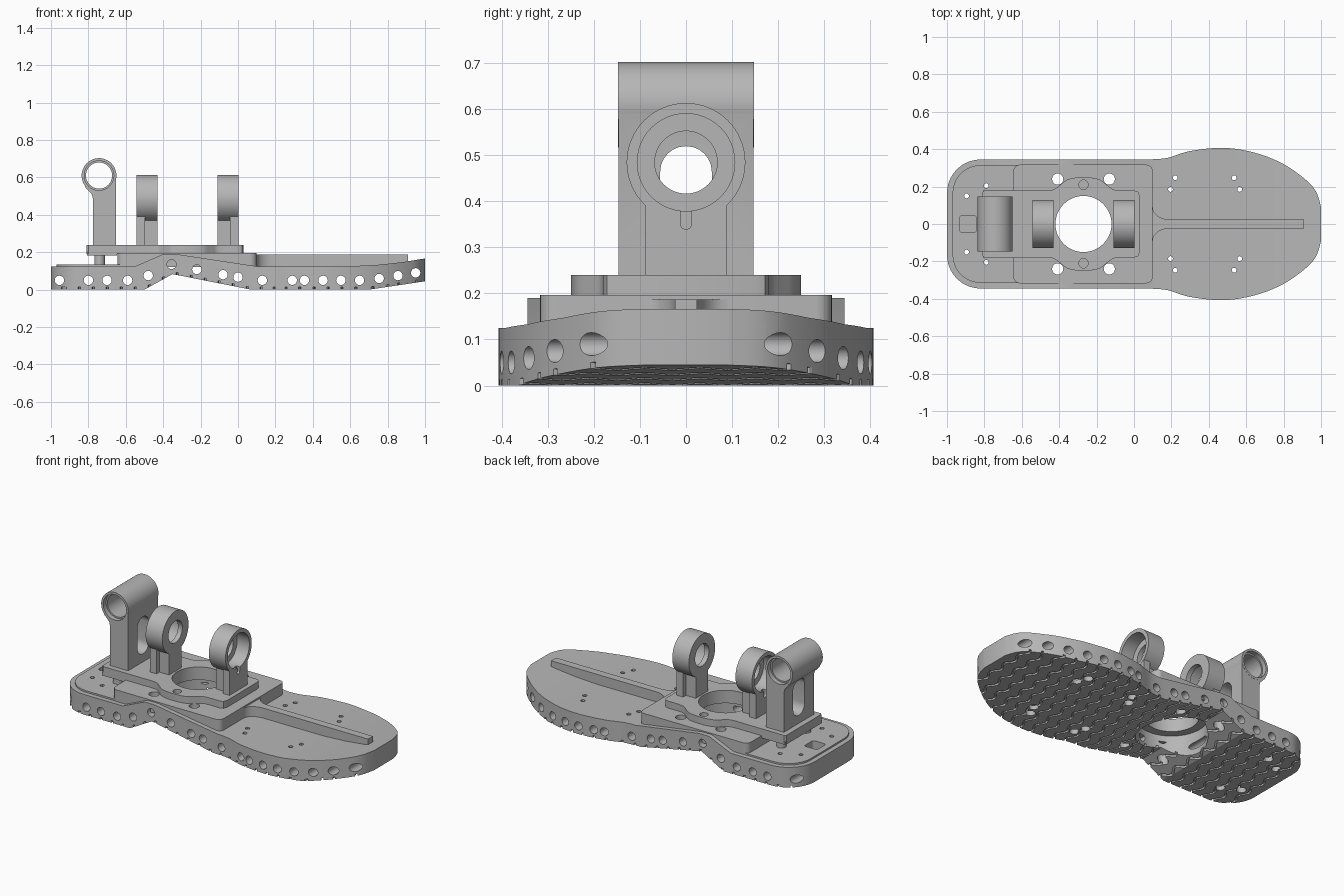
import bpy, bmesh, math
from mathutils import Vector

cube = bpy.data.objects.get("Cube")
if cube:
    bpy.data.objects.remove(cube, do_unlink=True)

grey = bpy.data.materials.new("machined_grey")
grey.use_nodes = True
colour = (0.47, 0.47, 0.47, 1)
grey.diffuse_color = colour
grey.node_tree.nodes["Principled BSDF"].inputs["Base Color"].default_value = colour


# ---- helpers ----
def solid(name, axis, parts):
    """Extrude each (outline, low, high) along the axis into one mesh."""
    place = {"X": lambda u, v, w: (w, u, v),
             "Y": lambda u, v, w: (u, w, v),
             "Z": lambda u, v, w: (u, v, w)}[axis]
    bm = bmesh.new()
    for outline, low, high in parts:
        face = bm.faces.new([bm.verts.new(place(u, v, low)) for u, v in outline])
        new = bmesh.ops.extrude_face_region(bm, geom=[face])["geom"]
        moved = [g for g in new if isinstance(g, bmesh.types.BMVert)]
        bmesh.ops.translate(bm, verts=moved, vec=Vector(place(0, 0, high - low)))
    bmesh.ops.recalc_face_normals(bm, faces=bm.faces)
    mesh = bpy.data.meshes.new(name)
    bm.to_mesh(mesh)
    bm.free()
    mesh.materials.append(grey)
    obj = bpy.data.objects.new(name, mesh)
    bpy.context.collection.objects.link(obj)
    return obj


def combine(target, tool, operation="DIFFERENCE"):
    mod = target.modifiers.new("combine", "BOOLEAN")
    mod.object, mod.operation, mod.solver = tool, operation, "EXACT"
    bpy.context.view_layer.objects.active = target
    bpy.ops.object.modifier_apply(modifier=mod.name)
    bpy.data.objects.remove(tool, do_unlink=True)


def drill(target, axis, parts):
    combine(target, solid("cutter", axis, parts))


def circle(u, v, r, n=32):
    return [(u + r * math.cos(math.tau * i / n), v + r * math.sin(math.tau * i / n))
            for i in range(n)]


def rounded(u0, u1, v0, v1, r, n=6):
    corners = [(u1 - r, v1 - r), (u0 + r, v1 - r), (u0 + r, v0 + r), (u1 - r, v0 + r)]
    return [(cu + r * math.cos(a), cv + r * math.sin(a))
            for k, (cu, cv) in enumerate(corners)
            for a in [(k + i / n) * math.pi / 2 for i in range(n + 1)]]


def box(u0, u1, v0, v1):
    return [(u0, v0), (u1, v0), (u1, v1), (u0, v1)]


def mirrored(half):
    return half + [(x, -y) for x, y in reversed(half) if abs(y) > 1e-6]


def smooth(points, n=6):
    """Catmull-Rom curve through the points."""
    p = [Vector(q) for q in [points[0]] + points + [points[-1]]]
    out = []
    for a, b, c, d in zip(p, p[1:], p[2:], p[3:]):
        for i in range(n):
            t = i / n
            q = 0.5 * (2 * b + (c - a) * t + (2 * a - 5 * b + 4 * c - d) * t * t
                       + (3 * b - a - 3 * c + d) * t ** 3)
            out.append((q.x, q.y))
    return out + [points[-1]]


# ---- sole: plan outline crossed with side profile ----
toe = smooth([(1, 0.09), (0.975, 0.17), (0.92, 0.235), (0.8, 0.32), (0.65, 0.38),
              (0.48, 0.407), (0.3, 0.39), (0.18, 0.354), (0.08, 0.345)])


def heel_curve(inset):
    r = 0.18 - inset
    arc = [math.pi / 2 * (1 + i / 10) for i in range(11)]
    return [(-0.82 + r * math.cos(a), 0.165 + r * math.sin(a)) for a in arc]


under = [(-1.05, 0), (-0.5, 0), (-0.35, 0.083), (0.07, 0), (0.7, 0), (1.05, 0.052)]
over = [(1.05, 0.175), (0.88, 0.147), (0.75, 0.133), (0.6, 0.125), (0.1, 0.125),
        (-0.33, 0.19), (-0.4, 0.19), (-0.55, 0.125), (-1.05, 0.125)]


def underside(x):
    for (a, za), (b, zb) in zip(under, under[1:]):
        if a <= x <= b:
            return za + (zb - za) * (x - a) / (b - a)
    return 0


sole = solid("sole", "Z", [(mirrored(toe + heel_curve(0)), -0.1, 0.3)])
combine(sole, solid("profile", "Y", [(under + over, -0.5, 0.5)]), "INTERSECT")

# Wavy tread grooves following the underside
steps = [-0.43 + 0.02 * i for i in range(44)]
grooves = []
for k in range(26):
    x = -0.94 + 0.075 * k
    wave = [(x + 0.014 * math.sin(math.tau * y / 0.12), y) for y in steps]
    grooves.append((wave + [(u + 0.013, v) for u, v in reversed(wave)], -0.02, 0))
tread = solid("tread_cutter", "Z", grooves)
for v in tread.data.vertices:
    if v.co.z > -0.01:
        v.co.z = underside(v.co.x) + 0.013
combine(sole, tread)

# Row of lightening holes through the sides
holes = [(-0.955, 0.05), (-0.8, 0.05), (-0.7, 0.05), (-0.59, 0.05), (-0.48, 0.075),
         (-0.355, 0.135), (-0.22, 0.108), (-0.08, 0.08), (0, 0.067), (0.13, 0.05),
         (0.29, 0.05), (0.355, 0.05), (0.455, 0.05), (0.55, 0.05), (0.65, 0.05),
         (0.755, 0.06), (0.855, 0.075), (0.95, 0.09)]
drill(sole, "Y", [(circle(x, z, 0.025, 20), -0.6, 0.6) for x, z in holes])

# Screw holes with pockets below, and the ankle cavity
ANKLE = -0.27
screws = [(x, s * y) for s in (1, -1) for x, y in
          [(0.22, 0.247), (0.195, 0.185), (0.535, 0.247), (0.565, 0.185),
           (-0.895, 0.15), (-0.79, 0.205)]]
flange = [(ANKLE + sx * 0.138, sy * 0.24) for sx in (1, -1) for sy in (1, -1)]
side_bolts = [(ANKLE, 0.21), (ANKLE, -0.21)]
heel_slot = rounded(-0.932, -0.842, -0.045, 0.045, 0.015)
drill(sole, "Z", [(circle(x, y, 0.013, 12), -0.1, 0.3) for x, y in screws]
      + [(circle(x, y, 0.03, 20), -0.1, 0.3) for x, y in flange])
drill(sole, "Z", [(circle(x, y, 0.027, 16), -0.1, 0.06) for x, y in screws])
drill(sole, "Z", [(circle(ANKLE, 0, 0.2, 48), -0.1, 0.3), (heel_slot, 0.08, 0.3)])

# ---- raised heel panel and central toe rib ----
panel = solid("heel_panel", "Z", [
    (mirrored([(-0.5, 0.315)] + heel_curve(0.03)), 0.115, 0.135)])
drill(panel, "Z", [(circle(x, y, 0.013, 12), 0, 0.3) for x, y in screws if x < 0]
      + [(heel_slot, 0, 0.3), (circle(-0.27, 0, 0.25), 0, 0.3)])
flare = [(0.19 - 0.09 * math.sin(a), 0.09 - 0.066 * math.cos(a))
         for a in [math.pi / 2 * i / 8 for i in range(9)]]
rib = solid("toe_rib", "Z", [(mirrored([(0.91, 0.024)] + flare), 0.115, 0.187)])

# ---- ankle base plate ----
base = solid("ankle_base", "Z", [(rounded(-0.645, 0.1, -0.317, 0.317, 0.035), 0.122, 0.197)])
drill(base, "Z", [(circle(x, y, 0.03, 20), 0, 0.3) for x, y in flange]
      + [(circle(ANKLE, 0, 0.15, 48), 0, 0.3)])
drill(base, "Z", [(circle(ANKLE, 0, 0.2, 48), 0, 0.16)])

# ---- bracket plate with side lobes and overhang at the heel ----
lobe = smooth([(0.0, 0.18), (-0.1, 0.182), (-0.14, 0.205), (-0.19, 0.24), (-0.27, 0.25),
               (-0.35, 0.24), (-0.4, 0.205), (-0.44, 0.182), (-0.54, 0.18)], 4)
bracket = solid("bracket_plate", "Z", [
    (mirrored([(0.03, 0.15), (0.022, 0.172)] + lobe + [(-0.8, 0.18), (-0.81, 0.17)]),
     0.19, 0.24)])
combine(bracket, solid("overhang", "Z", [(box(-0.808, -0.646, -0.178, 0.178), 0.182, 0.2)]),
        "UNION")
drill(bracket, "Z", [(circle(x, y, 0.03, 20), 0, 0.3) for x, y in flange]
      + [(circle(x, y, 0.025, 20), 0.2, 0.3) for x, y in side_bolts]
      + [(circle(ANKLE, 0, 0.15, 48), 0, 0.3)])
bosses = solid("overhang_bosses", "Z", [
    (circle(-0.74, s * 0.12, 0.028, 20), 0.13, 0.185) for s in (1, -1)])

# ---- two facing bearing rings on stems ----
AXLE = 0.485
rings = []
for name, s in (("toe_bearing_ring", 1), ("heel_bearing_ring", -1)):
    def span(a, b):
        return tuple(sorted((ANKLE + s * a, ANKLE + s * b)))
    ring = solid(name, "X", [(circle(0, AXLE, 0.129, 64), *span(0.16, 0.274))])
    combine(ring, solid("stem", "X", [(box(-0.088, 0.088, 0.235, 0.42), *span(0.228, 0.273))]),
            "UNION")
    combine(ring, solid("web", "X", [(box(-0.06, 0.06, 0.235, 0.38), *span(0.161, 0.25))]),
            "UNION")
    drill(ring, "X", [(circle(0, AXLE, 0.106, 48), *span(0.19, 0.3))])
    drill(ring, "X", [(circle(0, AXLE, 0.068, 48), *span(0.1, 0.3))])
    drill(ring, "X", [(rounded(-0.012, 0.012, 0.34, 0.39, 0.011), *span(0.25, 0.3))])
    rings.append(ring)

# ---- rear tower with cross bore ----
PIVOT = (-0.743, 0.61)
tower = solid("rear_tower", "Y", [(circle(*PIVOT, 0.093, 64), -0.148, 0.148)])
stem = [(-0.775, 0.235), (-0.652, 0.235), (-0.652, 0.6), (-0.832, 0.59), (-0.815, 0.545),
        (-0.782, 0.51), (-0.775, 0.485)]
combine(tower, solid("stem", "Y", [(stem, -0.147, 0.147)]), "UNION")
drill(tower, "Y", [(circle(*PIVOT, 0.07, 48), -0.3, 0.3)])
drill(tower, "Y", [(circle(*PIVOT, 0.079, 48), s * 0.12, s * 0.3) for s in (1, -1)])
drill(tower, "X", [(rounded(-0.056, 0.056, 0.29, 0.52, 0.055), -1, -0.5)])

# ---- smooth shading with sharp edges kept ----
bpy.ops.object.select_all(action="DESELECT")
for obj in [sole, panel, rib, base, bracket, bosses, tower] + rings:
    obj.select_set(True)
bpy.context.view_layer.objects.active = sole
bpy.ops.object.shade_smooth_by_angle(angle=math.radians(30))
